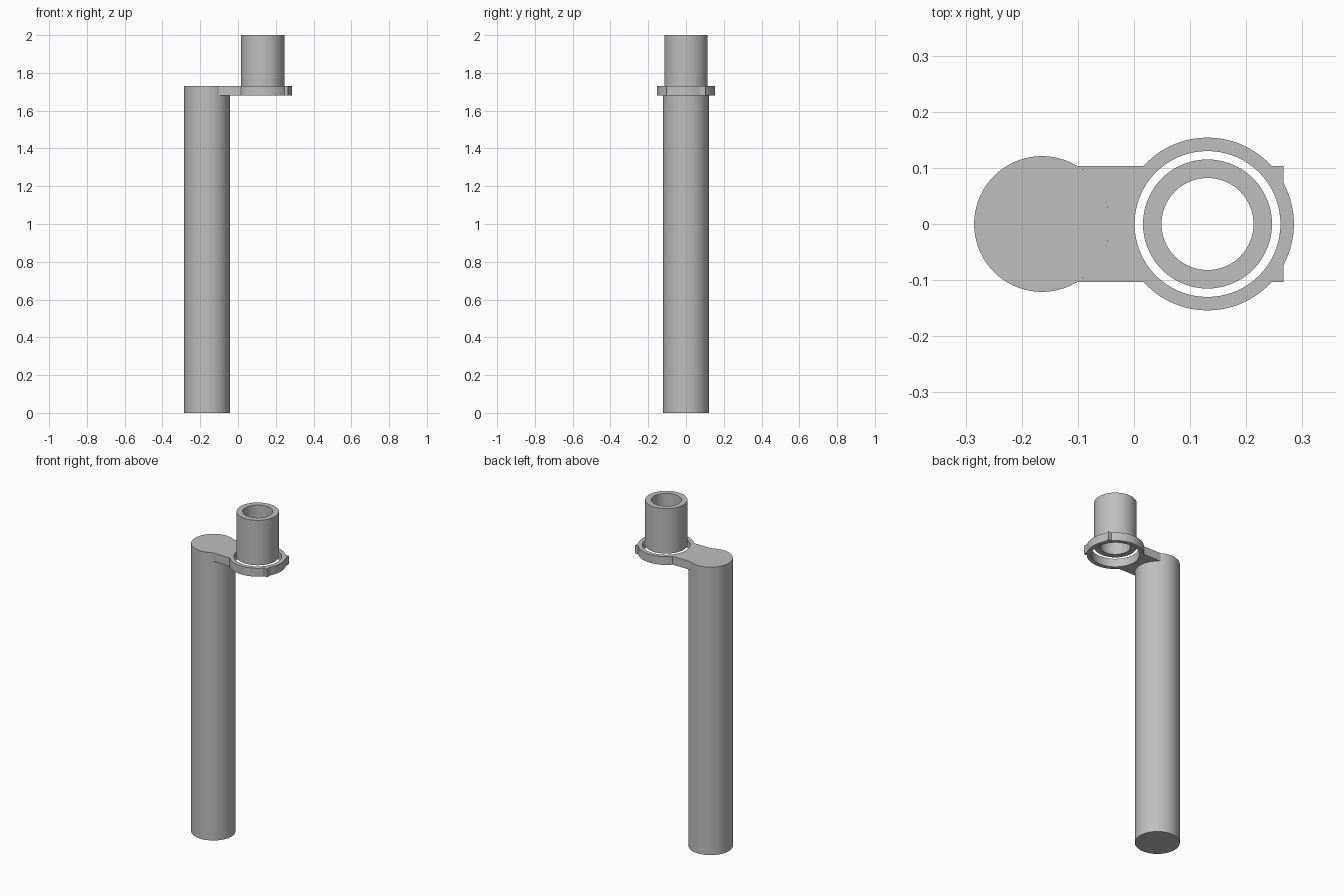
import bpy
import bmesh
from math import asin, acos, cos, sin, pi, radians

default_cube = bpy.data.objects.get("Cube")
if default_cube:
    bpy.data.objects.remove(default_cube, do_unlink=True)

# One plain grey for everything
grey = bpy.data.materials.new("plain grey")
grey.use_nodes = True
colour = (0.52, 0.52, 0.52, 1)
grey.diffuse_color = colour
grey.node_tree.nodes["Principled BSDF"].inputs["Base Color"].default_value = colour


def arc(cx, radius, start, end, steps):
    """Points along an arc centred on (cx, 0), both ends included."""
    angles = [start + (end - start) * i / steps for i in range(steps + 1)]
    return [(cx + radius * cos(a), radius * sin(a)) for a in angles]


def circle(cx, radius, steps=72):
    return arc(cx, radius, 0, 2 * pi, steps)[:-1]


def prism(name, loops, bottom, top):
    """Extrude an outline, with optional holes, from bottom to top."""
    bm = bmesh.new()
    edges = []
    for loop in loops:
        verts = [bm.verts.new((x, y, bottom)) for x, y in loop]
        edges += [bm.edges.new((v, verts[i - 1])) for i, v in enumerate(verts)]
    bmesh.ops.triangle_fill(bm, edges=edges, use_beauty=True)
    result = bmesh.ops.extrude_face_region(bm, geom=bm.faces[:], use_keep_orig=True)
    raised = [g for g in result["geom"] if isinstance(g, bmesh.types.BMVert)]
    bmesh.ops.translate(bm, verts=raised, vec=(0, 0, top - bottom))
    bmesh.ops.recalc_face_normals(bm, faces=bm.faces[:])
    mesh = bpy.data.meshes.new(name)
    bm.to_mesh(mesh)
    bm.free()
    mesh.materials.append(grey)
    obj = bpy.data.objects.new(name, mesh)
    bpy.context.collection.objects.link(obj)
    bpy.ops.object.select_all(action="DESELECT")
    obj.select_set(True)
    bpy.context.view_layer.objects.active = obj
    bpy.ops.object.shade_smooth_by_angle(angle=radians(30))
    return obj


POLE_X, POLE_R = -0.164, 0.121
RING_X, RING_R, HOLE_R = 0.131, 0.154, 0.13
ARM_W, ARM_END = 0.103, 0.266
ARM_BOTTOM, ARM_TOP = 1.68, 1.73

# Tall solid pole
prism("pole", [circle(POLE_X, POLE_R)], 0, ARM_TOP)

# Flat arm meeting the pole, with a ring and two square corners at its far end
pole_a = asin(ARM_W / POLE_R)
side_a = asin(ARM_W / RING_R)
tip_a = acos((ARM_END - RING_X) / RING_R)
outline = (
    arc(POLE_X, POLE_R, pole_a, -pole_a, 24)
    + arc(RING_X, RING_R, pi + side_a, 2 * pi - side_a, 20)
    + [(ARM_END, -ARM_W)]
    + arc(RING_X, RING_R, -tip_a, tip_a, 14)
    + [(ARM_END, ARM_W)]
    + arc(RING_X, RING_R, side_a, pi - side_a, 20)
)
prism("ring_arm", [outline, circle(RING_X, HOLE_R)], ARM_BOTTOM, ARM_TOP)

# Open tube standing above the ring
prism("tube", [circle(RING_X, 0.115), circle(RING_X, 0.082)], ARM_TOP, 2)
